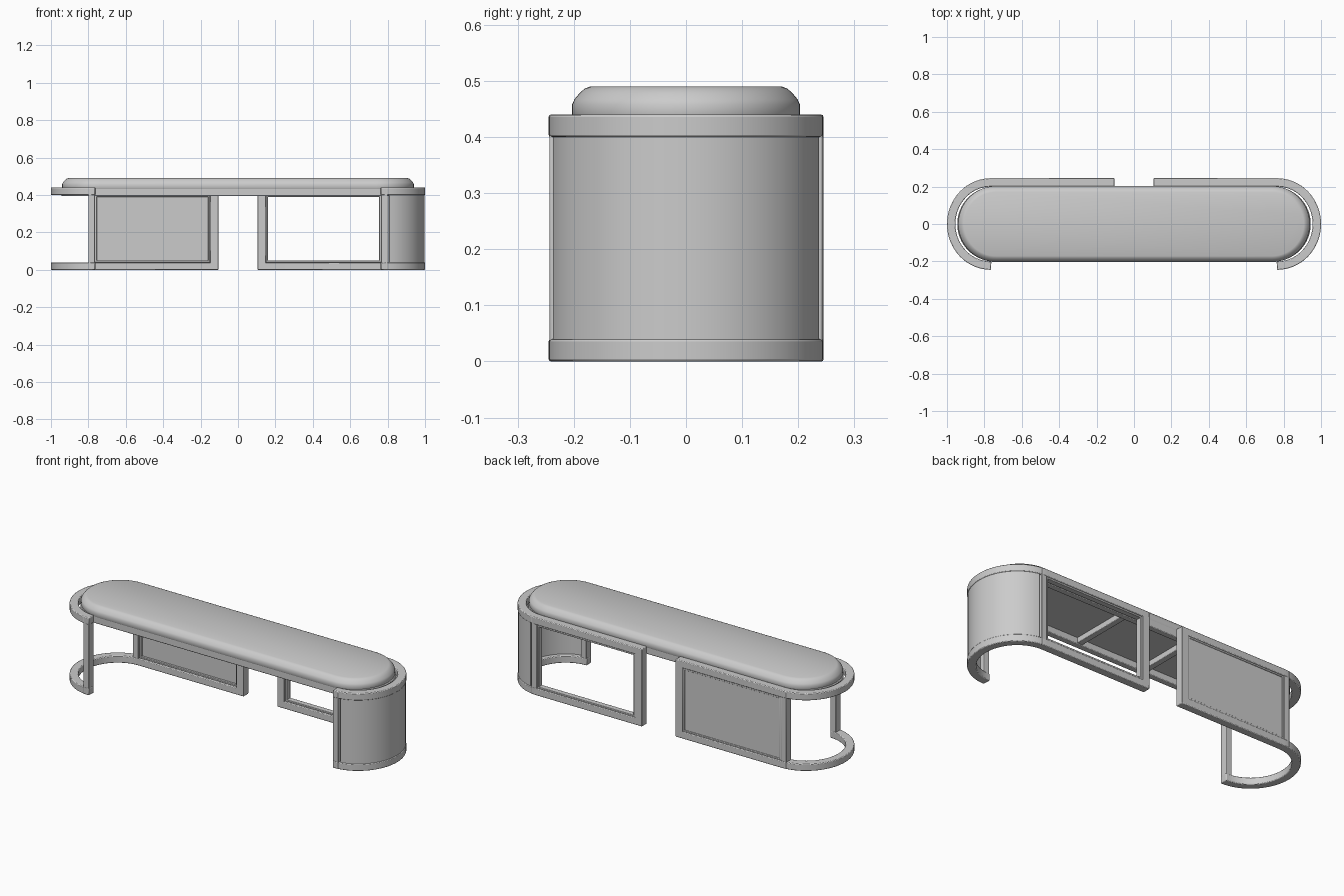
import bpy, bmesh, math
from mathutils import Vector

cube = bpy.data.objects.get("Cube")
if cube:
    bpy.data.objects.remove(cube)

grey = bpy.data.materials.new("light grey")
grey.use_nodes = True
COLOUR = (0.6, 0.6, 0.6, 1)
grey.diffuse_color = COLOUR
grey.node_tree.nodes["Principled BSDF"].inputs["Base Color"].default_value = COLOUR

RX, RY, CX = 0.235, 0.245, 0.765   # end curve radii and centre
GAP = 0.105                        # half of the gap between the back bays
RAIL = 0.045
TOP = 0.44


def finish(name, bm, bevel=0.0):
    bmesh.ops.recalc_face_normals(bm, faces=bm.faces)
    mesh = bpy.data.meshes.new(name)
    bm.to_mesh(mesh)
    bm.free()
    mesh.materials.append(grey)
    ob = bpy.data.objects.new(name, mesh)
    bpy.context.collection.objects.link(ob)
    if bevel:
        mod = ob.modifiers.new("soft edges", "BEVEL")
        mod.width = bevel
        mod.segments = 2
        mod.limit_method = "ANGLE"
    bpy.ops.object.select_all(action="DESELECT")
    ob.select_set(True)
    bpy.context.view_layer.objects.active = ob
    bpy.ops.object.shade_smooth_by_angle(angle=math.radians(35))
    return ob


def inset(path, d, closed):
    """Shift a counter-clockwise path inward by d."""
    n, out = len(path), []
    for i, p in enumerate(path):
        a = path[i - 1] if closed or i else p
        b = path[(i + 1) % n] if closed or i < n - 1 else p
        t = (b - a).normalized()
        out.append(p + Vector((-t.y, t.x)) * d)
    return out


def band(name, path, d0, d1, z0, z1, side=1, closed=False, bevel=0.004):
    """Rectangular section swept along a flat path."""
    bm = bmesh.new()
    outer, inner = inset(path, d0, closed), inset(path, d1, closed)
    rings = [[bm.verts.new((p.x * side, p.y, z)) for p, z in
              ((o, z0), (o, z1), (i, z1), (i, z0))] for o, i in zip(outer, inner)]
    for k in range(len(rings) if closed else len(rings) - 1):
        a, b = rings[k], rings[(k + 1) % len(rings)]
        for j in range(4):
            bm.faces.new((a[j], a[(j + 1) % 4], b[(j + 1) % 4], b[j]))
    if not closed:
        bm.faces.new(rings[0])
        bm.faces.new(rings[-1])
    return finish(name, bm, bevel)


def box(name, x, y, z, bevel=0.003):
    bm = bmesh.new()
    bmesh.ops.create_cube(bm, size=1)
    for v in bm.verts:
        for i, (lo, hi) in enumerate((x, y, z)):
            v.co[i] = lo if v.co[i] < 0 else hi
    return finish(name, bm, bevel)


def arc(cx, rx, ry, start, steps=32):
    angles = [start + math.pi * i / steps for i in range(steps + 1)]
    return [Vector((cx + rx * math.cos(a), ry * math.sin(a))) for a in angles]


def stadium(half_length, radius):
    c = half_length - radius
    return (arc(c, radius, radius, -math.pi / 2)
            + arc(-c, radius, radius, math.pi / 2))


# Padded seat, lofted from rounded outlines
bm = bmesh.new()
loops = []
for shrink, z in ((0.004, 0.43), (0, 0.438), (0, 0.458), (0.004, 0.467),
                  (0.013, 0.478), (0.022, 0.486), (0.032, 0.49)):
    loops.append([bm.verts.new((p.x, p.y, z))
                  for p in stadium(0.94 - shrink, 0.203 - shrink)])
for lo, hi in zip(loops, loops[1:]):
    for i in range(len(lo)):
        j = (i + 1) % len(lo)
        bm.faces.new((lo[i], lo[j], hi[j], hi[i]))
bm.faces.new(loops[0])
bm.faces.new(loops[-1])
finish("seat_cushion", bm)

# Frame and cross bars under the seat
band("seat_frame", stadium(0.945, 0.2), 0, 0.035, 0.395, 0.438, closed=True)
for x in (-0.21, 0.21):
    box("seat_cross_bar", (x - 0.017, x + 0.017), (-0.18, 0.18), (0.4, 0.432))

# Curved end rails that run on along the back
curve = arc(CX, RX, RY, -math.pi / 2)
rail = curve + [Vector((GAP, RY))]
for side, word in ((1, "left"), (-1, "right")):
    band(word + "_bottom_rail", rail, 0, RAIL, 0, 0.04, side)
    band(word + "_top_rail", rail, 0, RAIL, 0.4, TOP, side)
    # Uprights
    for part, x0, x1, y0, y1 in (
            ("front_post", CX, CX + 0.035, -RY + 0.002, -RY + RAIL),
            ("back_corner_post", CX, CX + 0.035, RY - RAIL, RY - 0.002),
            ("back_inner_post", GAP, GAP + RAIL, RY - RAIL, RY)):
        box(word + "_" + part, sorted((x0 * side, x1 * side)), (y0, y1), (0.002, TOP - 0.002))

# Curved panel closing one end
band("curved_end_panel", curve[2:-2], 0.003, 0.02, 0.035, 0.405, bevel=0)

# Flat panel closing the opposite back bay, with its thin trim
X0, X1 = -CX, -GAP - RAIL
box("back_panel", (X0, X1), (0.222, 0.238), (0.035, 0.405), 0)
for side, x0, x1 in ((1, GAP + RAIL, CX), (-1, X0, X1)):
    for z in (0.04, 0.39):
        box("bay_trim_rail", (x0, x1), (0.21, 0.241), (z, z + 0.01), 0.002)
    for x in (x0, x1 - 0.01):
        box("bay_trim_post", (x, x + 0.01), (0.21, 0.241), (0.04, 0.4), 0.002)
